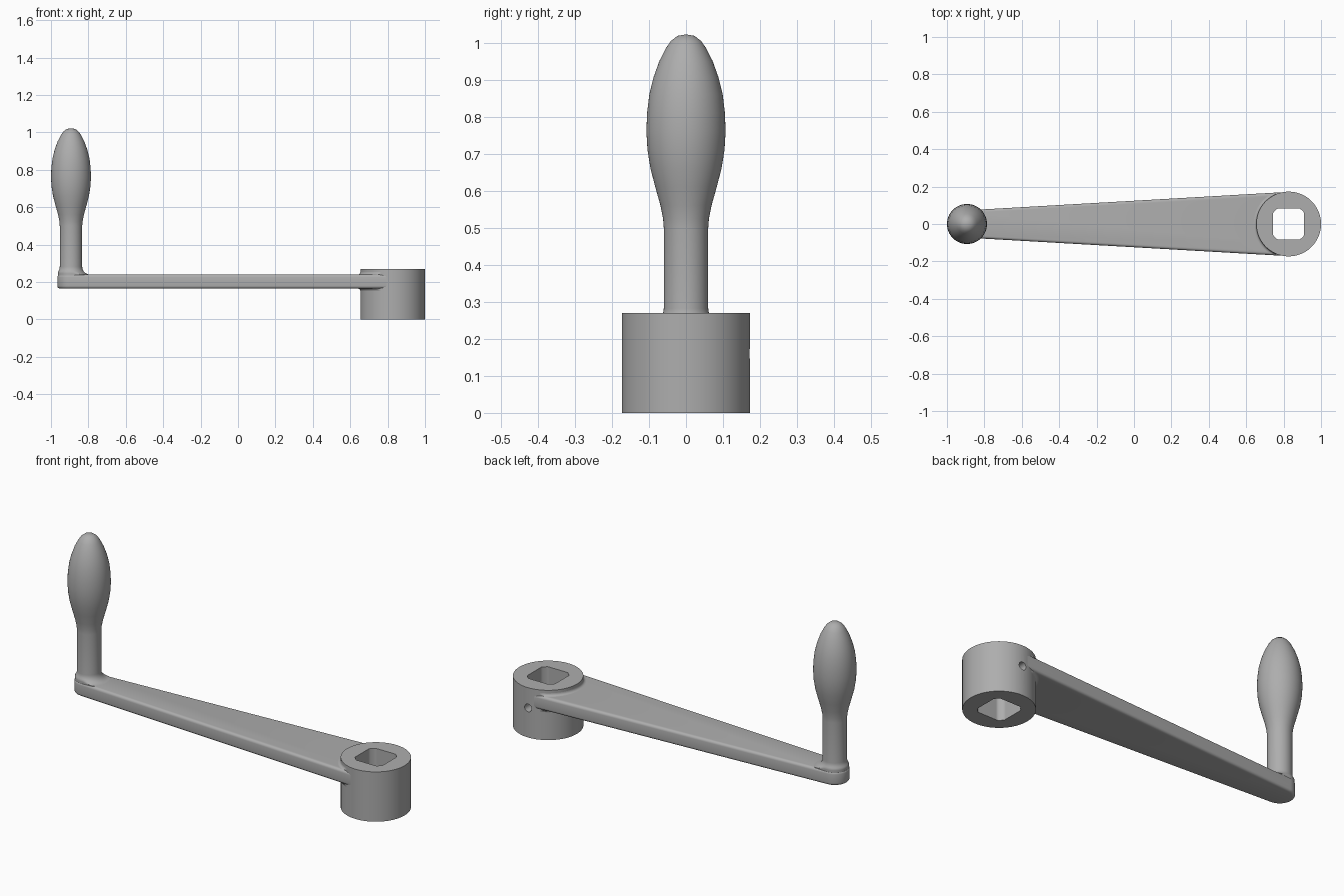
import bpy, bmesh, math

cube = bpy.data.objects.get("Cube")
if cube:
    bpy.data.objects.remove(cube, do_unlink=True)

HUB_X, HUB_R, HUB_TOP = 0.827, 0.173, 0.27
GRIP_X, END_R = -0.893, 0.073
ARM_LOW, ARM_TOP = 0.165, 0.24

steel = bpy.data.materials.new("grey_steel")
steel.use_nodes = True
GREY = (0.42, 0.42, 0.42, 1)
steel.diffuse_color = GREY
steel.node_tree.nodes["Principled BSDF"].inputs["Base Color"].default_value = GREY


def make_object(name, bm):
    bmesh.ops.remove_doubles(bm, verts=bm.verts, dist=1e-5)
    bmesh.ops.recalc_face_normals(bm, faces=bm.faces)
    mesh = bpy.data.meshes.new(name)
    bm.to_mesh(mesh)
    bm.free()
    mesh.materials.append(steel)
    obj = bpy.data.objects.new(name, mesh)
    bpy.context.collection.objects.link(obj)
    return obj


def smooth(obj, degrees=35):
    bpy.ops.object.select_all(action='DESELECT')
    obj.select_set(True)
    bpy.context.view_layer.objects.active = obj
    bpy.ops.object.shade_smooth_by_angle(angle=math.radians(degrees))


def prism(outline, low, high):
    bm = bmesh.new()
    base = bm.faces.new([bm.verts.new((x, y, low)) for x, y in outline])
    top = bmesh.ops.extrude_face_region(bm, geom=[base])["geom"]
    verts = [v for v in top if isinstance(v, bmesh.types.BMVert)]
    bmesh.ops.translate(bm, verts=verts, vec=(0, 0, high - low))
    return bm


def arc(cx, r, start, end, n):
    angles = [math.radians(start + (end - start) * i / n) for i in range(n + 1)]
    return [(cx + r * math.cos(a), r * math.sin(a)) for a in angles]


def revolve(name, cx, profile, limit, start=0, end=360, n=64):
    """Lathe a profile, holding each radius within limit(angle, z)."""
    bm = bmesh.new()
    rings = []
    for i in range(n + 1):
        a = math.radians(start + (end - start) * i / n)
        ring = []
        for r, z in profile:
            r = min(r, limit(a, z))
            ring.append(bm.verts.new((cx + r * math.cos(a), r * math.sin(a), z)))
        rings.append(ring)
    for a, b in zip(rings, rings[1:]):
        for j in range(len(profile) - 1):
            bm.faces.new((a[j], b[j], b[j + 1], a[j + 1]))
    bmesh.ops.dissolve_degenerate(bm, edges=bm.edges, dist=1e-6)
    obj = make_object(name, bm)
    smooth(obj)
    return obj


# Hub with a rounded square bore and a set screw hole in its back
hub = make_object("hub", prism(arc(HUB_X, HUB_R, 0, 360 - 3.75, 95), 0, HUB_TOP))
HALF = 0.083
bore = [(HUB_X + max(-HALF, min(HALF, x)), max(-HALF, min(HALF, y)))
        for x, y in arc(0, 0.102, 0, 355, 71)]
bore_cutter = make_object("bore_cutter", prism(bore, -0.1, 0.4))
bm = prism(arc(0, 0.021, 0, 345, 23), 0.05, 0.3)
for v in bm.verts:
    v.co = (v.co.x + HUB_X, v.co.z, v.co.y + 0.16)
screw_cutter = make_object("screw_cutter", bm)


def cut(obj, cutter):
    mod = obj.modifiers.new("cut", 'BOOLEAN')
    mod.operation = 'DIFFERENCE'
    mod.solver = 'EXACT'
    mod.object = cutter
    bpy.context.view_layer.objects.active = obj
    bpy.ops.object.modifier_apply(modifier=mod.name)


for cutter in (bore_cutter, screw_cutter):
    cut(hub, cutter)
smooth(hub)

# Tapered arm, tangent to both ends, with softened long edges
TILT = 93.3
outline = arc(GRIP_X, END_R, TILT, 360 - TILT, 32)
outline += arc(HUB_X, HUB_R - 0.001, 262, 262, 1)[:1]
outline += arc(HUB_X, 0.15, 262, 98, 20)
outline += arc(HUB_X, HUB_R - 0.001, 98, 98, 1)[:1]
bm = prism(outline, ARM_LOW, ARM_TOP)
outer = [e for e in bm.edges
         if abs(e.verts[0].co.z - e.verts[1].co.z) < 1e-4
         and all(math.hypot(v.co.x - HUB_X, v.co.y) > 0.17 for v in e.verts)]
bmesh.ops.bevel(bm, geom=outer, offset=0.014, segments=4, profile=0.5, affect='EDGES')
arm = make_object("arm", bm)
cut(arm, screw_cutter)
smooth(arm)
for cutter in (bore_cutter, screw_cutter):
    bpy.data.objects.remove(cutter, do_unlink=True)


# Small fillets where the arm meets the hub, above and below
def hub_limit(a, z):
    return max(HUB_R, 0.16 / max(abs(math.sin(a)), 0.01))


F = 0.014
for name, z, side in (("upper_hub_fillet", ARM_TOP, 1), ("lower_hub_fillet", ARM_LOW, -1)):
    curve = [(HUB_R + F * (1 - math.sin(t)), z + side * F * (1 - math.cos(t)))
             for t in (math.pi / 2 * i / 5 for i in range(6))]
    revolve(name, HUB_X, curve, hub_limit, 112, 248)


# Handle: flared foot, straight shank and swollen grip
def foot_limit(a, z):
    if z > 0.3:
        return 1
    return 0.07 / max(abs(math.sin(a)), 0.01) if math.cos(a) > 0 else 0.07


SHANK = 0.06
FLARE = 0.042
profile = [(SHANK + FLARE, ARM_TOP - 0.015)]
profile += [(SHANK + FLARE * (1 - math.sin(t)), ARM_TOP + FLARE * (1 - math.cos(t)))
            for t in (math.pi / 2 * i / 8 for i in range(9))]
profile += [(SHANK, 0.50), (0.062, 0.525), (0.069, 0.56), (0.083, 0.61), (0.096, 0.66),
            (0.104, 0.71), (0.107, 0.76), (0.105, 0.81), (0.099, 0.86), (0.088, 0.905),
            (0.072, 0.95), (0.054, 0.985), (0.041, 1.004), (0.023, 1.018), (0, 1.022)]
revolve("handle", GRIP_X, profile, foot_limit)
